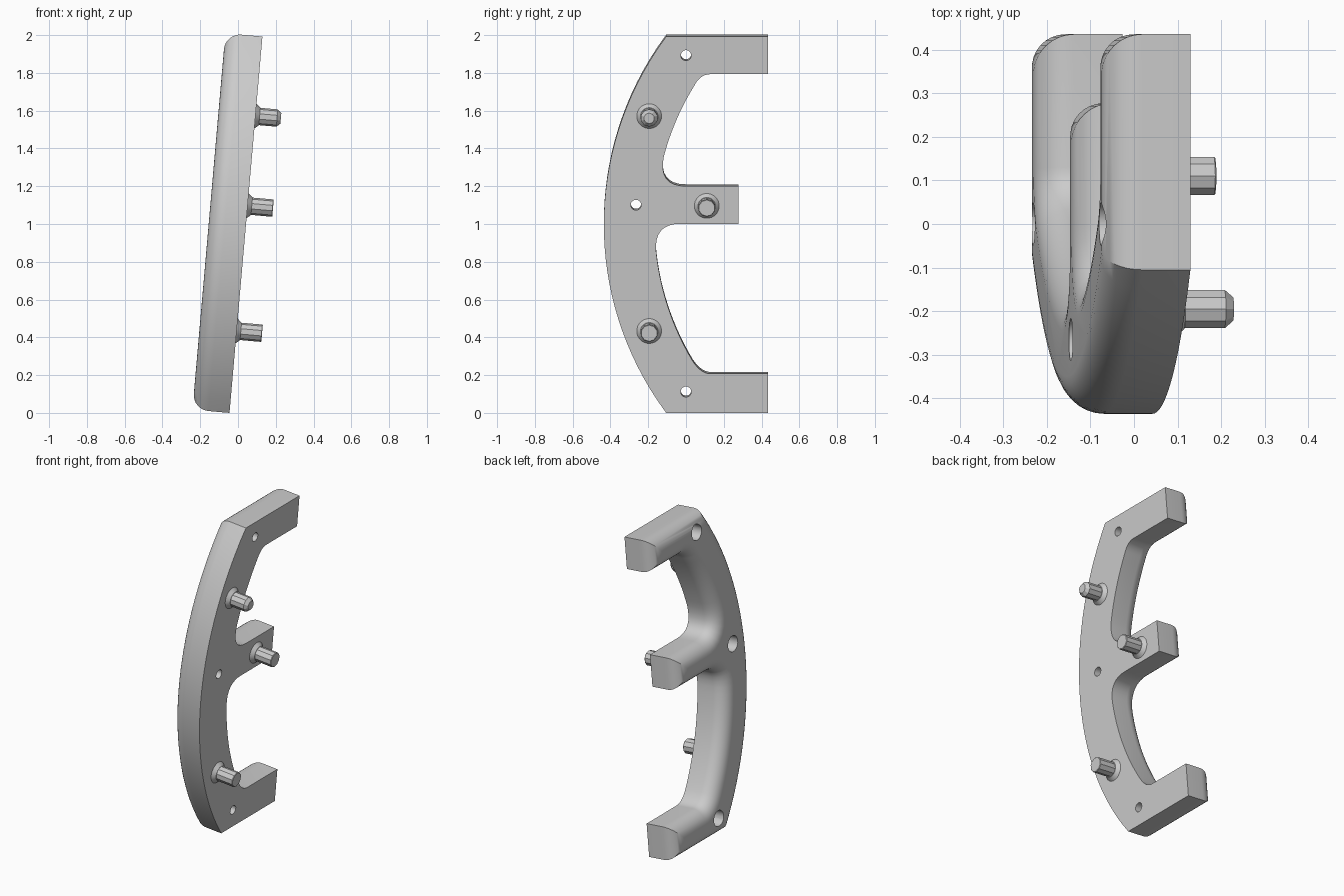
import bpy, bmesh, math
from mathutils import Matrix, Vector

if "Cube" in bpy.data.objects:
    bpy.data.objects.remove(bpy.data.objects["Cube"])

THICK, FILLET = 0.197, 0.085
CENTRE_Y, OUTER_R, INNER_R = 1.245, 1.68, 1.41
# whole plate leans about the y axis
LEAN = Matrix.Translation((-0.045, 0, 0)) @ Matrix.Rotation(math.radians(5), 4, 'Y')

grey = bpy.data.materials.new("plain_grey")
grey.use_nodes = True
colour = (0.6, 0.6, 0.6, 1)
grey.diffuse_color = colour
grey.node_tree.nodes["Principled BSDF"].inputs["Base Color"].default_value = colour


def make_object(name, bm):
    bmesh.ops.recalc_face_normals(bm, faces=bm.faces[:])
    mesh = bpy.data.meshes.new(name)
    bm.to_mesh(mesh)
    bm.free()
    mesh.materials.append(grey)
    obj = bpy.data.objects.new(name, mesh)
    bpy.context.collection.objects.link(obj)
    obj.matrix_world = LEAN
    return obj


def bow(radius, z0, z1, steps):
    """Points on the bowed front or inner edge between two heights."""
    pts = []
    for i in range(steps + 1):
        z = z0 + (z1 - z0) * i / steps
        pts.append((CENTRE_Y - math.sqrt(radius ** 2 - (z - 1) ** 2), z))
    return pts


def corner(a, c, b, steps=8):
    """Rounded inner corner, without its end points."""
    a, b, c = Vector(a), Vector(b), Vector(c)
    ts = [i / steps for i in range(1, steps)]
    return [tuple(a * (1 - t) ** 2 + c * 2 * t * (1 - t) + b * t * t) for t in ts]


# Plate outline in y and z: bowed spine with three arms
upper = bow(INNER_R, 1.74, 1.365, 10)
lower = bow(INNER_R, 0.86, 0.275, 14)
outline = bow(OUTER_R, 0, 2, 32) + [(0.435, 2), (0.435, 1.8), (0.13, 1.8)]
outline += corner((0.13, 1.8), (0.075, 1.8), upper[0]) + upper
outline += corner(upper[-1], (-0.15, 1.205), (0, 1.205)) + [(0, 1.205)]
outline += [(0.277, 1.205), (0.277, 1.005), (-0.03, 1.005)]
outline += corner((-0.03, 1.005), (-0.17, 1.005), lower[0]) + lower
outline += corner(lower[-1], (0.08, 0.208), (0.13, 0.208))
outline += [(0.13, 0.208), (0.435, 0.208), (0.435, 0)]

bm = bmesh.new()
face = bm.faces.new([bm.verts.new((0, y, z)) for y, z in outline])
ext = bmesh.ops.extrude_face_region(bm, geom=[face], use_keep_orig=True)
for v in [g for g in ext["geom"] if isinstance(g, bmesh.types.BMVert)]:
    v.co.x = -THICK
bmesh.ops.recalc_face_normals(bm, faces=bm.faces[:])
# large round along the whole grip side rim
rim = [e for e in bm.edges if all(v.co.x < -THICK / 2 for v in e.verts)]
bmesh.ops.bevel(bm, geom=rim, offset=FILLET, offset_type='OFFSET', segments=8,
                profile=0.5, affect='EDGES', clamp_overlap=False)
plate = make_object("grip_plate", bm)


def lathe(name, rings, y, z, sides):
    """Closed turned solid along x; rings are (x, radius)."""
    bm = bmesh.new()
    loops = []
    for x, r in rings:
        angles = [2 * math.pi * (i + 0.5) / sides for i in range(sides)]
        loops.append([bm.verts.new((x, y + r * math.cos(a), z + r * math.sin(a)))
                      for a in angles])
    for a, b in zip(loops, loops[1:]):
        for i in range(sides):
            j = (i + 1) % sides
            bm.faces.new((a[i], a[j], b[j], b[i]))
    bm.faces.new(loops[0])
    bm.faces.new(loops[-1])
    return make_object(name, bm)


def smooth(obj, degrees):
    bpy.ops.object.select_all(action='DESELECT')
    obj.select_set(True)
    bpy.context.view_layer.objects.active = obj
    bpy.ops.object.shade_smooth_by_angle(angle=math.radians(degrees))


# Counterbored screw holes
cutters = []
for y, z in [(0, 1.9), (-0.265, 1.105), (0, 0.112)]:
    rings = [(-0.3, 0.049), (-0.09, 0.049), (-0.09, 0.028), (0.1, 0.028)]
    cutter = lathe("hole_cutter", rings, y, z, 16)
    cutter.hide_render = True
    mod = plate.modifiers.new("hole", 'BOOLEAN')
    mod.operation, mod.solver, mod.object = 'DIFFERENCE', 'EXACT', cutter
    cutters.append(cutter)
bpy.context.view_layer.update()
bpy.context.view_layer.objects.active = plate
for mod in plate.modifiers[:]:
    bpy.ops.object.modifier_apply(modifier=mod.name)
for cutter in cutters:
    bpy.data.objects.remove(cutter)
smooth(plate, 30)

# Mounting pins with tapered collars; the top pin has a chamfered tip
for name, y, z, tip in [("upper", -0.195, 1.577, 0.028),
                        ("middle", 0.11, 1.1, 0.043),
                        ("lower", -0.195, 0.435, 0.043)]:
    collar = lathe(name + "_collar", [(-0.01, 0.066), (0, 0.066), (0.022, 0.047)], y, z, 24)
    smooth(collar, 30)
    chamfer = 0.02 if tip < 0.04 else 0.003
    lathe(name + "_pin", [(-0.01, 0.046), (0.135 - chamfer, 0.046), (0.135, tip)], y, z, 10)
